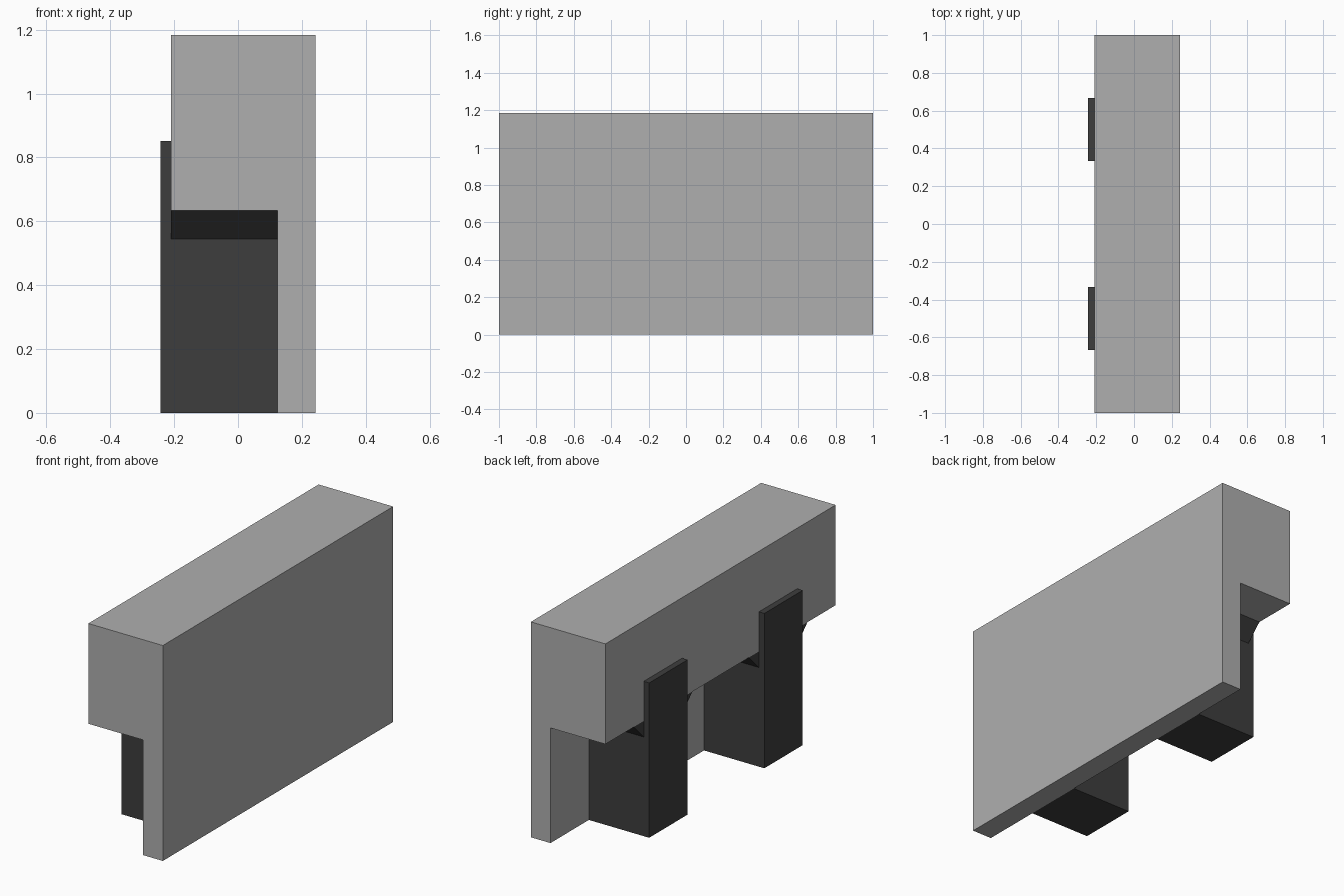
import bpy
import bmesh

if "Cube" in bpy.data.objects:
    bpy.data.objects.remove(bpy.data.objects["Cube"])


def material(name, colour):
    m = bpy.data.materials.new(name)
    m.diffuse_color = (*colour, 1.0)
    m.use_nodes = True
    m.node_tree.nodes["Principled BSDF"].inputs["Base Color"].default_value = m.diffuse_color
    return m


stone = material("light_grey", (0.43, 0.43, 0.43))
iron = material("charcoal", (0.048, 0.048, 0.048))


def prism(name, points, start, end, axis, mat):
    """Extrude a profile along x (points are y,z) or y (points are x,z)."""
    bm = bmesh.new()

    def place(p, d):
        return (d, p[0], p[1]) if axis == "x" else (p[0], d, p[1])

    face = bm.faces.new([bm.verts.new(place(p, start)) for p in points])
    moved = bmesh.ops.extrude_face_region(bm, geom=[face])["geom"]
    verts = [v for v in moved if isinstance(v, bmesh.types.BMVert)]
    vec = (end - start, 0, 0) if axis == "x" else (0, end - start, 0)
    bmesh.ops.translate(bm, verts=verts, vec=vec)
    bmesh.ops.recalc_face_normals(bm, faces=bm.faces)
    mesh = bpy.data.meshes.new(name)
    bm.to_mesh(mesh)
    bm.free()
    mesh.materials.append(mat)
    obj = bpy.data.objects.new(name, mesh)
    bpy.context.collection.objects.link(obj)
    return obj


LEFT, INNER, RIGHT = -0.21, 0.124, 0.243   # slab x positions
TOP, LEDGE, HALF = 1.184, 0.633, 1 / 6     # heights, half bracket width
FLARE = 0.088

# L-shaped slab: thick top block with a thin panel hanging below
prism("barrier_slab",
      [(LEFT, TOP), (RIGHT, TOP), (RIGHT, 0), (INNER, 0),
       (INNER, LEDGE), (LEFT, LEDGE)], -1, 1, "y", stone)

# Two supports under the ledge, flared at the top, each with a back plate
for label, y in (("front", -0.5), ("rear", 0.5)):
    a, b = y - HALF, y + HALF
    prism(label + "_support",
          [(a, 0), (b, 0), (b, LEDGE - FLARE), (b + FLARE, LEDGE),
           (a - FLARE, LEDGE), (a, LEDGE - FLARE)], LEFT, INNER, "x", iron)
    prism(label + "_back_plate",
          [(a, 0), (b, 0), (b, 0.851), (a, 0.851)], -0.243, LEFT, "x", iron)
